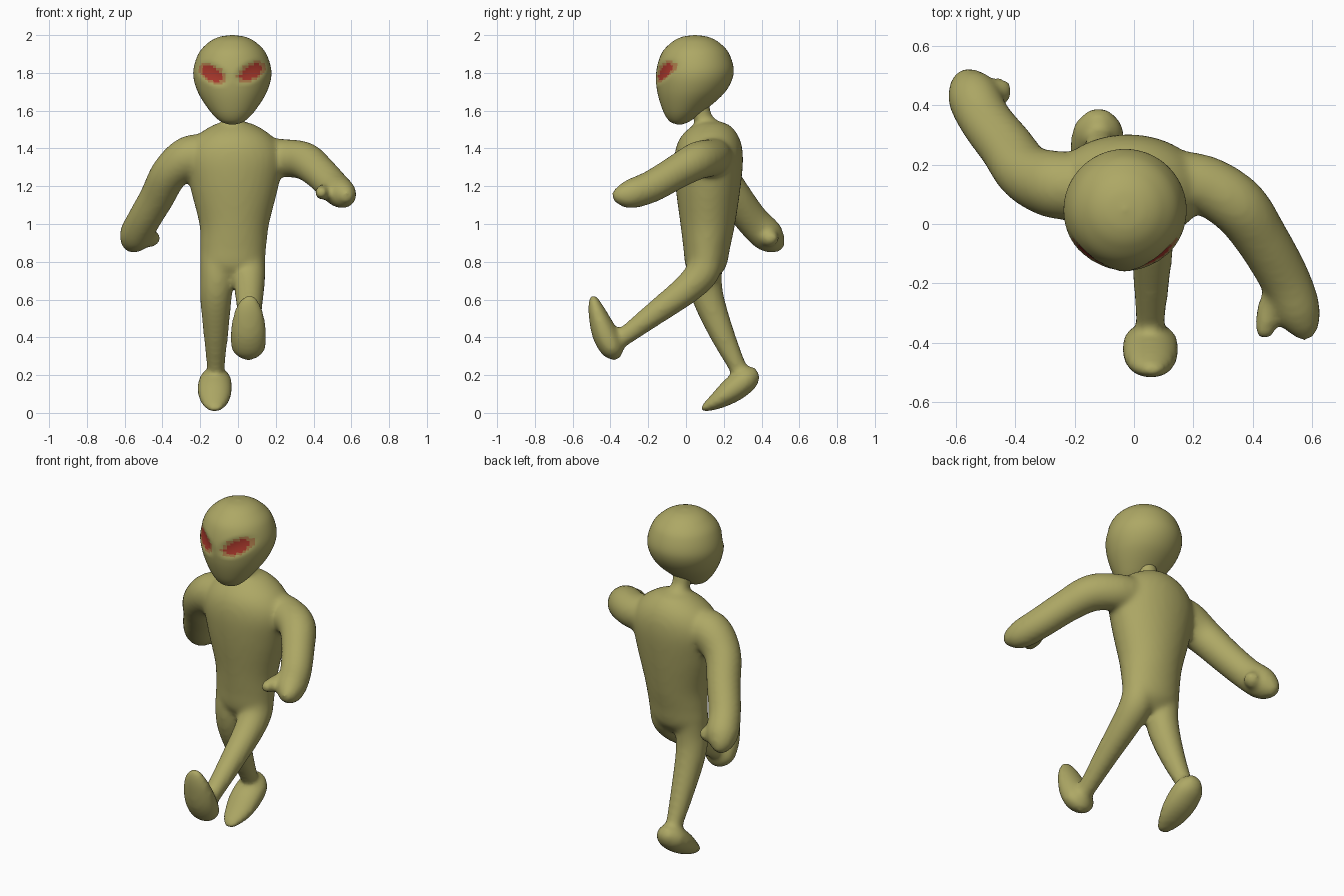
import bpy, bmesh, math
from mathutils import Vector

X, Z = Vector((1, 0, 0)), Vector((0, 0, 1))


def material(name, rgb):
    m = bpy.data.materials.new(name)
    m.diffuse_color = (*rgb, 1)
    return m


SKIN = material("skin", (0.42, 0.39, 0.13))
RIM = material("eye_rim", (0.41, 0.2, 0.07))
RED = material("eye_red", (0.4, 0.04, 0.025))


def smooth_path(rows, steps):
    """Catmull-Rom interpolation of (x, y, z, half width, half depth) rows."""
    rows = [list(r) + [r[3]] * (5 - len(r)) for r in rows]
    out = []
    for i in range(len(rows) - 1):
        p = [rows[max(i - 1, 0)], rows[i], rows[i + 1], rows[min(i + 2, len(rows) - 1)]]
        for s in range(steps):
            t = s / steps
            out.append([0.5 * (2 * b + (c - a) * t + (2 * a - 5 * b + 4 * c - d) * t * t
                               + (3 * b - a - 3 * c + d) * t ** 3)
                        for a, b, c, d in zip(*p)])
    return out + [rows[-1]]


def tube(bm, rows, upright=False, steps=5, sides=32):
    """Closed loft of elliptical sections along a path."""
    path = smooth_path(rows, steps)
    rings = []
    for i, (x, y, z, a, b) in enumerate(path):
        lo, hi = path[max(i - 1, 0)], path[min(i + 1, len(path) - 1)]
        t = Z if upright else (Vector(hi[:3]) - Vector(lo[:3])).normalized()
        u = (X - t * X.dot(t)).normalized()
        v = t.cross(u)
        rings.append([bm.verts.new(Vector((x, y, z)) + u * max(a, .004) * math.cos(k * math.tau / sides)
                                   + v * max(b, .004) * math.sin(k * math.tau / sides))
                      for k in range(sides)])
    for r, q in zip(rings, rings[1:]):
        for k in range(sides):
            n = (k + 1) % sides
            bm.faces.new((r[k], r[n], q[n], q[k]))
    bm.faces.new(rings[0][::-1])
    bm.faces.new(rings[-1])


def finish(bm, name, *mats):
    for f in bm.faces:
        f.smooth = True
    me = bpy.data.meshes.new(name)
    bm.to_mesh(me)
    bm.free()
    for m in mats:
        me.materials.append(m)
    ob = bpy.data.objects.new(name, me)
    bpy.context.collection.objects.link(ob)
    return ob


body = bmesh.new()
# torso and neck
tube(body, [(-.03, .1, .70, .09, .05), (-.03, .105, .77, .165, .105), (-.025, .11, .88, .175, .125),
            (-.02, .115, 1.0, .185, .145), (-.02, .117, 1.2, .235, .173), (-.02, .12, 1.35, .26, .182),
            (-.02, .125, 1.45, .215, .16), (-.02, .135, 1.52, .12, .1), (-.02, .14, 1.545, .04, .03)], True)
tube(body, [(-.03, .13, 1.49, .07), (-.03, .09, 1.56, .05), (-.03, .065, 1.64, .06)])
# forward arm, thumb
tube(body, [(.12, .15, 1.36, .1), (.24, .13, 1.35, .1), (.35, .06, 1.335, .1), (.43, -.05, 1.275, .09),
            (.505, -.18, 1.2, .085), (.55, -.29, 1.16, .078), (.57, -.35, 1.15, .055), (.575, -.39, 1.145, .02)])
tube(body, [(.49, -.22, 1.18, .05), (.455, -.29, 1.17, .042), (.44, -.36, 1.165, .034), (.437, -.385, 1.16, .015)])
# backward arm, thumb
tube(body, [(-.12, .13, 1.37, .1), (-.25, .13, 1.355, .115), (-.36, .17, 1.27, .1), (-.43, .26, 1.14, .092),
            (-.50, .35, 1.02, .088), (-.54, .43, .94, .088), (-.56, .48, .895, .06), (-.565, .51, .87, .02)])
tube(body, [(-.51, .41, .94, .05), (-.45, .45, .92, .045), (-.425, .465, .905, .025)])
# raised leg and foot
tube(body, [(.05, .11, .85, .09), (.055, .09, .75, .09), (.06, .01, .66, .08), (.06, -.14, .545, .066),
            (.055, -.32, .41, .05), (.055, -.38, .37, .05)])
tube(body, [(.055, -.365, .285, .03, .02), (.055, -.385, .33, .085, .06), (.055, -.43, .42, .095, .068),
            (.057, -.47, .53, .078, .048), (.06, -.49, .6, .045, .026), (.06, -.495, .622, .015, .01)])
# trailing leg and foot
tube(body, [(-.11, .11, .85, .09), (-.11, .1, .72, .09), (-.117, .12, .6, .083), (-.117, .19, .42, .066),
            (-.118, .27, .25, .048), (-.12, .3, .19, .048)])
tube(body, [(-.12, .38, .215, .03, .03), (-.12, .33, .185, .08, .065), (-.123, .25, .125, .092, .068),
            (-.123, .17, .068, .078, .048), (-.123, .1, .027, .045, .022), (-.123, .08, .017, .015, .01)])
figure = finish(body, "body", SKIN)
# blend all limbs into one skin
remesh = figure.modifiers.new("blend", "REMESH")
remesh.mode = "VOXEL"
remesh.voxel_size = 0.014
remesh.use_smooth_shade = True
relax = figure.modifiers.new("relax", "SMOOTH")
relax.factor = 0.5
relax.iterations = 10

# head: round skull tapering to a forward chin
head = bmesh.new()
tube(head, [(-.03, -.035, 1.528, .02, .015), (-.03, -.033, 1.545, .065, .055), (-.03, -.012, 1.6, .12, .11),
            (-.03, .028, 1.7, .183, .18), (-.03, .047, 1.8, .207, .205), (-.03, .049, 1.9, .18, .18),
            (-.03, .049, 1.96, .127, .127), (-.03, .048, 1.99, .07, .07), (-.03, .048, 2.0, .005, .005)],
     True, 8, 72)
# sunken slanted eyes
EYES = [(-.135, 1.795, .35), (.07, 1.805, -.35)]


def eye_distance(p):
    if p.y > 0:
        return 9
    return min(math.hypot((p.x - x) / .075, (p.z - z + (p.x - x) * s) / .05) for x, z, s in EYES)


for f in head.faces:
    d = eye_distance(f.calc_center_median())
    f.material_index = 2 if d < .75 else 1 if d < 1 else 0
for v in head.verts:
    d = eye_distance(v.co)
    if d < 1.2:
        v.co.y += .018 * (1 - (d / 1.2) ** 2)
finish(head, "head", SKIN, RIM, RED)
